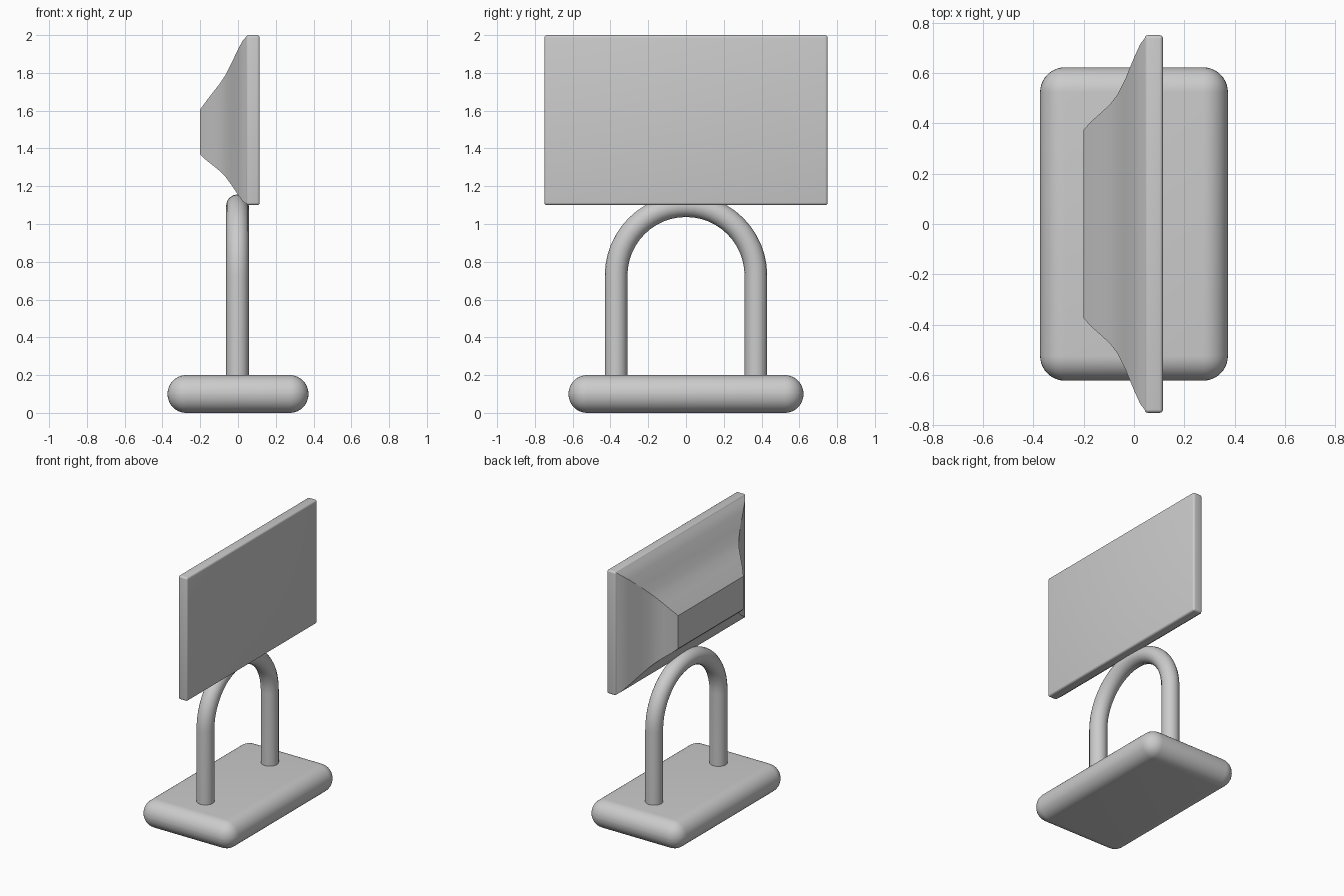
import bpy, bmesh, math

if "Cube" in bpy.data.objects:
    bpy.data.objects.remove(bpy.data.objects["Cube"])


def finish(obj, angle=35):
    bpy.ops.object.select_all(action='DESELECT')
    obj.select_set(True)
    bpy.context.view_layer.objects.active = obj
    bpy.ops.object.shade_smooth_by_angle(angle=math.radians(angle))


def rounded_box(name, lo, hi, radius, segments):
    bpy.ops.mesh.primitive_cube_add(size=1, location=[(a + b) / 2 for a, b in zip(lo, hi)])
    obj = bpy.context.object
    obj.name = name
    obj.scale = [b - a for a, b in zip(lo, hi)]
    bpy.ops.object.transform_apply(location=False, rotation=False, scale=True)
    mod = obj.modifiers.new("Bevel", 'BEVEL')
    mod.width = radius
    mod.segments = segments
    bpy.ops.object.modifier_apply(modifier=mod.name)
    finish(obj)
    return obj


# Pillow-edged base and thin screen slab
rounded_box("base", (-0.373, -0.622, 0), (0.373, 0.622, 0.2), 0.099, 10)
rounded_box("screen", (0.042, -0.75, 1.1), (0.115, 0.75, 2.0), 0.014, 4)

# Arched tube stand
curve = bpy.data.curves.new("stand", 'CURVE')
curve.dimensions = '3D'
curve.bevel_depth = 0.06
curve.bevel_resolution = 6
curve.use_fill_caps = True
r, spring, n = 0.37, 0.727, 24
path = [(r, 0.12)]
path += [(r * math.cos(math.pi * i / n), spring + r * math.sin(math.pi * i / n)) for i in range(n + 1)]
path += [(-r, 0.12)]
spline = curve.splines.new('POLY')
spline.points.add(len(path) - 1)
for p, (y, z) in zip(spline.points, path):
    p.co = (-0.003, y, z, 1)
stand = bpy.data.objects.new("stand", curve)
bpy.context.collection.objects.link(stand)

# Flared rear housing: x, half width, bottom z, top z
sections = [
    (-0.2, 0.375, 1.367, 1.607),
    (-0.165, 0.412, 1.335, 1.655),
    (-0.13, 0.443, 1.308, 1.7),
    (-0.095, 0.475, 1.279, 1.745),
    (-0.065, 0.515, 1.248, 1.79),
    (-0.035, 0.575, 1.207, 1.85),
    (0.0, 0.66, 1.155, 1.925),
    (0.025, 0.715, 1.12, 1.97),
    (0.048, 0.744, 1.103, 1.997),
]
bm = bmesh.new()
rings = [[bm.verts.new((x, y, z)) for y, z in ((-w, b), (w, b), (w, t), (-w, t))]
         for x, w, b, t in sections]
for a, b in zip(rings, rings[1:]):
    for i in range(4):
        j = (i + 1) % 4
        bm.faces.new((a[i], a[j], b[j], b[i]))
bm.faces.new(rings[0])
bm.faces.new(rings[-1])
bmesh.ops.recalc_face_normals(bm, faces=bm.faces)
mesh = bpy.data.meshes.new("rear_housing")
bm.to_mesh(mesh)
bm.free()
housing = bpy.data.objects.new("rear_housing", mesh)
bpy.context.collection.objects.link(housing)
finish(housing, 25)
